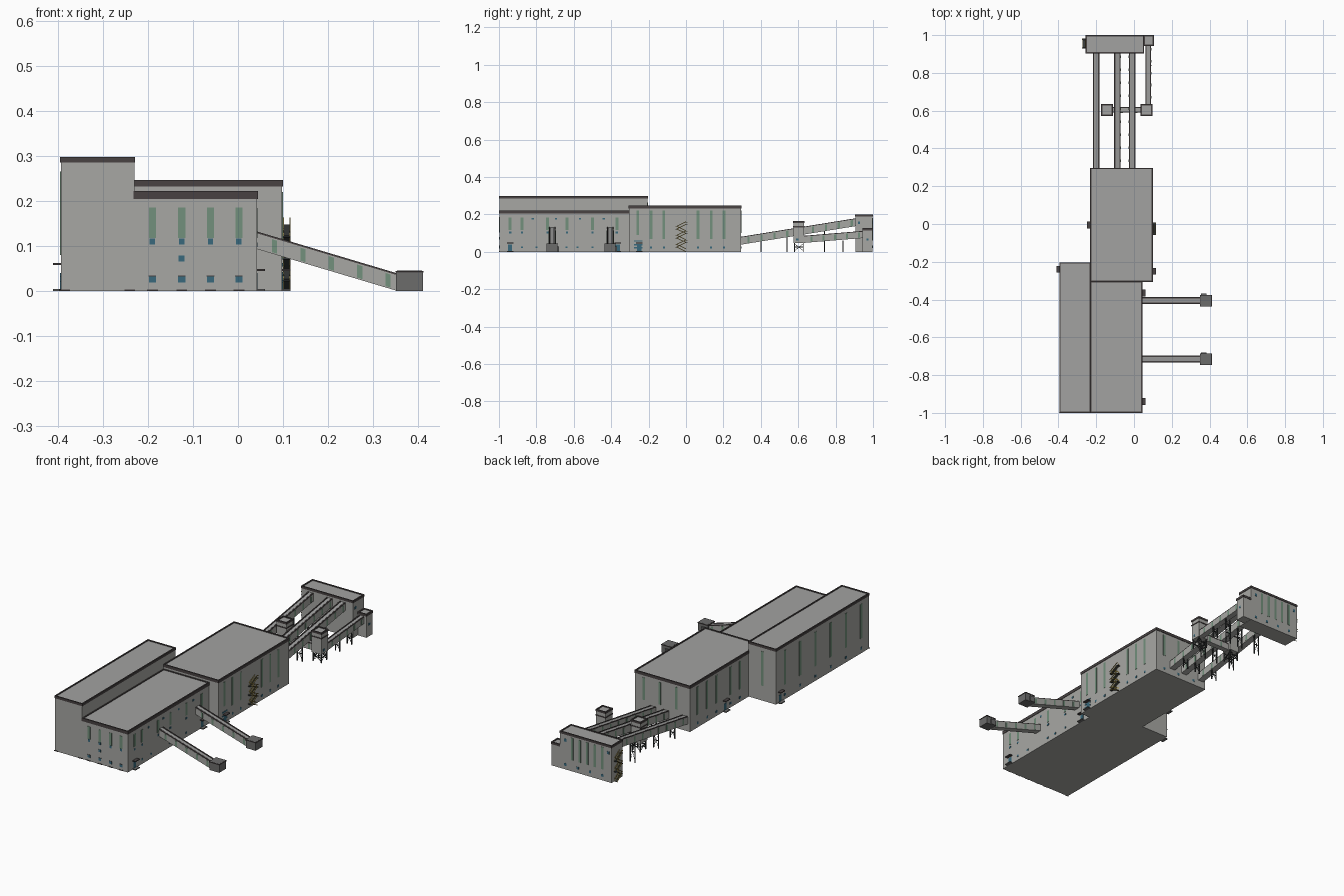
import bpy, bmesh
from mathutils import Vector

if "Cube" in bpy.data.objects:
    bpy.data.objects.remove(bpy.data.objects["Cube"])

def material(name, r, g, b):
    m = bpy.data.materials.new(name)
    m.diffuse_color = (r, g, b, 1)
    m.use_nodes = True
    m.node_tree.nodes["Principled BSDF"].inputs["Base Color"].default_value = m.diffuse_color
    return m

WALL = material("wall_grey", .39, .39, .37)
ROOF = material("roof_grey", .36, .36, .355)
TRIM = material("trim_dark", .065, .055, .055)
GREEN = material("green_glazing", .17, .28, .20)
BLUE = material("blue_window", .04, .14, .20)
BOX = material("hopper_grey", .15, .15, .148)
STEEL = material("dark_steel", .035, .04, .04)
YELLOW = material("stair_yellow", .45, .34, .08)

FACES = [(0, 3, 2, 1), (4, 5, 6, 7), (0, 1, 5, 4), (1, 2, 6, 5), (2, 3, 7, 6), (3, 0, 4, 7)]

def hexes(name, cells, mat):
    """One object made of many eight-cornered cells."""
    bm = bmesh.new()
    for c in cells:
        v = [bm.verts.new(p) for p in c]
        for f in FACES:
            bm.faces.new([v[i] for i in f])
    bmesh.ops.recalc_face_normals(bm, faces=bm.faces)
    me = bpy.data.meshes.new(name)
    bm.to_mesh(me)
    bm.free()
    me.materials.append(mat)
    ob = bpy.data.objects.new(name, me)
    bpy.context.collection.objects.link(ob)
    return ob

def cell(x0, x1, y0, y1, z0, z1):
    return [(x, y, z) for z in (z0, z1) for x, y in ((x0, y0), (x1, y0), (x1, y1), (x0, y1))]

def boxes(name, dims, mat):
    return hexes(name, [cell(*d) for d in dims], mat)

def sheared(p, q, w0, w1, h0, h1):
    """Sloping bar from p to q, spanning w0..w1 sideways and h0..h1 in height."""
    p, q = Vector(p), Vector(q)
    d = q - p
    side = Vector((d.y, -d.x, 0)).normalized()
    return [e + side * w + Vector((0, 0, h)) for h in (h0, h1)
            for e, w in ((p, w0), (p, w1), (q, w1), (q, w0))]

def building(name, x0, x1, y0, y1, h, band, z0=0):
    """Walls, recessed flat roof and a dark parapet band."""
    boxes(name + "_walls", [(x0, x1, y0, y1, z0, h - band)], WALL)
    boxes(name + "_roof", [(x0 + .003, x1 - .003, y0 + .003, y1 - .003, h - band, h - .004)], ROOF)
    o, t = .002, .005
    boxes(name + "_parapet", [
        (x0 - o, x1 + o, y0 - o, y0 + t, h - band, h), (x0 - o, x1 + o, y1 - t, y1 + o, h - band, h),
        (x0 - o, x0 + t, y0, y1, h - band, h), (x1 - t, x1 + o, y0, y1, h - band, h)], TRIM)

def plates(name, axis, at, centres, w, z0, z1, mat):
    """Thin plates on a wall plane x=at or y=at."""
    t = .0015
    if axis == 'x':
        d = [(at - t, at + t, c - w / 2, c + w / 2, z0, z1) for c in centres]
    else:
        d = [(c - w / 2, c + w / 2, at - t, at + t, z0, z1) for c in centres]
    boxes(name, d, mat)

def spread(a, b, n):
    return [a + (b - a) * i / (n - 1) for i in range(n)]

def gallery(name, p, q, w, h, n):
    """Enclosed conveyor: p and q are on the floor line."""
    hw = w / 2
    hexes(name + "_body", [sheared(p, q, -hw, hw, 0, h - .002)], WALL)
    hexes(name + "_roof", [sheared(p, q, -hw * .5, hw * .5, h - .002, h + .001)], ROOF)
    hexes(name + "_edges", [sheared(p, q, s * hw - .003 - s * hw * .2, s * hw + .003 - s * hw * .2,
                                    h - .004, h + .002) for s in (-1, 1)], TRIM)
    P, D = Vector(p), Vector(q) - Vector(p)
    half = .006 / D.length
    pan = []
    for i in range(n):
        f = (i + .65) / n
        for s in (-1, 1):
            pan.append(sheared(P + D * (f - half), P + D * (f + half), s * hw - .001, s * hw + .001,
                               .003, h - .005))
    hexes(name + "_glazing", pan, GREEN)

def stair(name, x, out, y0, y1, h, n):
    """Zigzag outside stair against wall plane x."""
    xa, xb = x + out * .002, x + out * .018
    fl, land = [], []
    s = h / n
    for i in range(n):
        a, b = (y0, y1) if i % 2 else (y1, y0)
        p, q = Vector(((xa + xb) / 2, a, i * s)), Vector(((xa + xb) / 2, b, (i + 1) * s))
        fl += [sheared(p, q, k * .007 - .001, k * .007 + .001, dz, dz + .004)
               for k in (-1, 1) for dz in (0, .014)]
        land.append(sheared(p, q, -.006, .006, 0, .003))
        e = .007 if b > a else -.007
        land.append(cell(min(xa, xb), max(xa, xb), min(b, b + e), max(b, b + e), (i + 1) * s - .002, (i + 1) * s + .002))
        fl.append(cell(xb - .001, xb + .001, min(b, b + e), max(b, b + e), (i + 1) * s + .012, (i + 1) * s + .016))
    hexes(name + "_rails", fl, YELLOW)
    hexes(name + "_treads", land, STEEL)

def trestle(name, x, y, w, top, dx=True):
    """Two-legged braced support."""
    c = []
    for s in (-1, 1):
        px, py = (x + s * w / 2, y) if dx else (x, y + s * w / 2)
        c.append(cell(px - .0025, px + .0025, py - .0025, py + .0025, 0, top))
        a = (x - w / 2, y, 0) if dx else (x, y - w / 2, 0)
        b = (x + w / 2, y, 0) if dx else (x, y + w / 2, 0)
        za, zb = (.005, top - .006) if s > 0 else (top - .006, .005)
        c.append(sheared((a[0], a[1], za), (b[0], b[1], zb), -.001, .001, 0, .003))
    c.append(sheared((a[0], a[1], top / 2), (b[0], b[1], top / 2), -.0015, .0015, 0, .004))
    hexes(name, c, STEEL)

def porch(name, x, out, y, h=.058):
    """Door with step and canopy on an x wall."""
    a, b = sorted((x, x + out * .018))
    boxes(name + "_canopy", [(a, b, y - .018, y + .018, h, h + .004)], TRIM)
    boxes(name + "_step", [(a, b, y - .018, y + .018, 0, .005)], BOX)
    plates(name + "_door", 'x', x, [y], .022, .005, .04, BLUE)

# Main halls
building("tall_hall", -.393, -.23, -.998, -.205, .298, .013)
building("front_hall", -.23, .042, -.998, -.305, .222, .017)
building("middle_hall", -.23, .098, -.305, .295, .247, .015)

# Front facade
fx = [-.19, -.125, -.061, .002]
plates("front_glazing", 'y', -.998, fx, .016, .118, .186, GREEN)
plates("front_mid_windows", 'y', -.998, fx, .012, .104, .117, BLUE)
plates("front_single_window", 'y', -.998, [-.125], .013, .066, .079, BLUE)
plates("front_low_windows", 'y', -.998, fx, .016, .019, .032, BLUE)
plates("front_window_hoods", 'y', -.998, fx, .017, .032, .035, TRIM)
boxes("front_steps", [(c - .012, c + .012, -1, -.998, 0, .004) for c in fx + [-.24, -.385]], TRIM)

# Right side of front hall
sy = [-.94, -.877, -.74, -.636, -.50, -.37]
plates("side_glazing", 'x', .042, sy, .016, .118, .185, GREEN)
plates("side_mid_windows", 'x', .042, sy, .012, .098, .108, BLUE)
plates("side_high_windows", 'x', .042, [-.82, -.695, -.567, -.44], .012, .172, .182, BLUE)
plates("side_low_windows", 'x', .042, [-.877, -.80, -.64, -.58, -.50], .011, .02, .03, BLUE)

# Middle hall sides
plates("middle_right_glazing", 'x', .098, [-.187, -.118, .064, .134, .203], .014, .07, .22, GREEN)
plates("middle_right_short_glazing", 'x', .098, [-.257], .014, .09, .22, GREEN)
plates("middle_right_low_windows", 'x', .098, [-.187, -.118, .064, .134, .203], .012, .018, .03, BLUE)
for i, z in enumerate((.018, .035, .055)):
    plates("middle_entry_window_%d" % i, 'x', .098, [-.255], .045, z, z + .007, BLUE)
plates("middle_left_glazing", 'x', -.23, [-.13, -.05, .07, .15, .23], .014, .07, .22, GREEN)
plates("middle_left_low_windows", 'x', -.23, [-.13, -.05, .07, .15, .23], .012, .018, .03, BLUE)
plates("middle_back_glazing", 'y', .295, [-.15, -.05, .045], .014, .10, .22, GREEN)
plates("middle_back_windows", 'y', .295, [-.15, -.05, .045], .012, .018, .03, BLUE)

# Tall hall left and back
ty = spread(-.93, -.28, 6)
plates("tall_left_glazing", 'x', -.393, ty, .016, .08, .265, GREEN)
plates("tall_left_windows", 'x', -.393, ty, .013, .02, .033, BLUE)
plates("tall_back_glazing", 'y', -.205, [-.312], .016, .08, .265, GREEN)

# Doors and outside stairs
porch("tall_left_entry", -.393, -1, -.24)
porch("middle_left_entry", -.23, -1, -.005)
porch("middle_right_entry", .098, 1, -.25, .045)
porch("front_hall_entry_a", .042, 1, -.365, .045)
porch("front_hall_entry_b", .042, 1, -.94, .045)
stair("middle_stair", .098, 1, -.05, .0, .145, 6)

# Head house and its annex
building("head_house", -.255, .052, .905, .998, .2, .012)
building("annex", .053, .104, .945, .998, .127, .012)
plates("head_back_glazing", 'y', .998, spread(-.2, -.02, 5), .014, .06, .18, GREEN)
plates("head_back_windows", 'y', .998, [-.235, .02], .013, .15, .165, BLUE)
plates("head_back_low_windows", 'y', .998, spread(-.2, .02, 4), .013, .02, .033, BLUE)
plates("head_side_windows", 'x', .052, [.925], .012, .15, .163, BLUE)
plates("annex_window", 'x', .104, [.97], .012, .06, .072, BLUE)
stair("head_stair", -.255, -1, .935, .975, .14, 5)

# Three long conveyors from middle hall to head house
for i, x in enumerate((-.2, -.088, -.01)):
    gallery("long_conveyor_%d" % i, (x, .29, .038), (x, .91, .138), .034, .04, 9)
    for y in (.4, .54, .74):
        trestle("conveyor_trestle_%d_%d" % (i, int(y * 100)), x, y, .028, .038 + (y - .29) * .161)

# Transfer towers with cross conveyor
for n, x in (("right", .066), ("left", -.143)):
    nm = n + "_transfer_tower"
    building(nm, x - .029, x + .029, .575, .632, .165, .01, .048)
    boxes(nm + "_ledge", [(x - .031, x + .031, .573, .634, .131, .137)], TRIM)
    plates(nm + "_windows_right", 'x', x + .029, [.595], .012, .06, .072, BLUE)
    plates(nm + "_windows_left", 'x', x - .029, [.595], .012, .06, .072, BLUE)
    for y in (.58, .627):
        trestle(nm + "_legs_%d" % int(y * 100), x, y, .048, .048)
    for s in (-1, 1):
        trestle(nm + "_side_legs_%d" % s, x + s * .024, .6035, .047, .048, False)
gallery("cross_conveyor", (-.115, .604, .05), (.038, .604, .05), .03, .034, 2)
gallery("annex_conveyor", (.076, .63, .048), (.076, .947, .074), .03, .036, 5)
for y in (.74, .84):
    trestle("annex_trestle_%d" % int(y * 100), .076, y, .026, .06)

# Two inclined feed conveyors with ground hoppers
for i, y in enumerate((-.405, -.715)):
    gallery("feed_conveyor_%d" % i, (.04, y, .094), (.355, y, 0), .036, .037, 5)
    boxes("feed_hopper_%d" % i, [(.351, .41, y - .03, y + .028, 0, .041),
                                 (.354, .385, y + .028, y + .036, 0, .03)], BOX)
    boxes("feed_hopper_lid_%d" % i, [(.349, .412, y - .032, y + .03, .041, .045)], TRIM)
    boxes("feed_hopper_roof_%d" % i, [(.353, .408, y - .028, y + .026, .045, .0455)], BOX)
